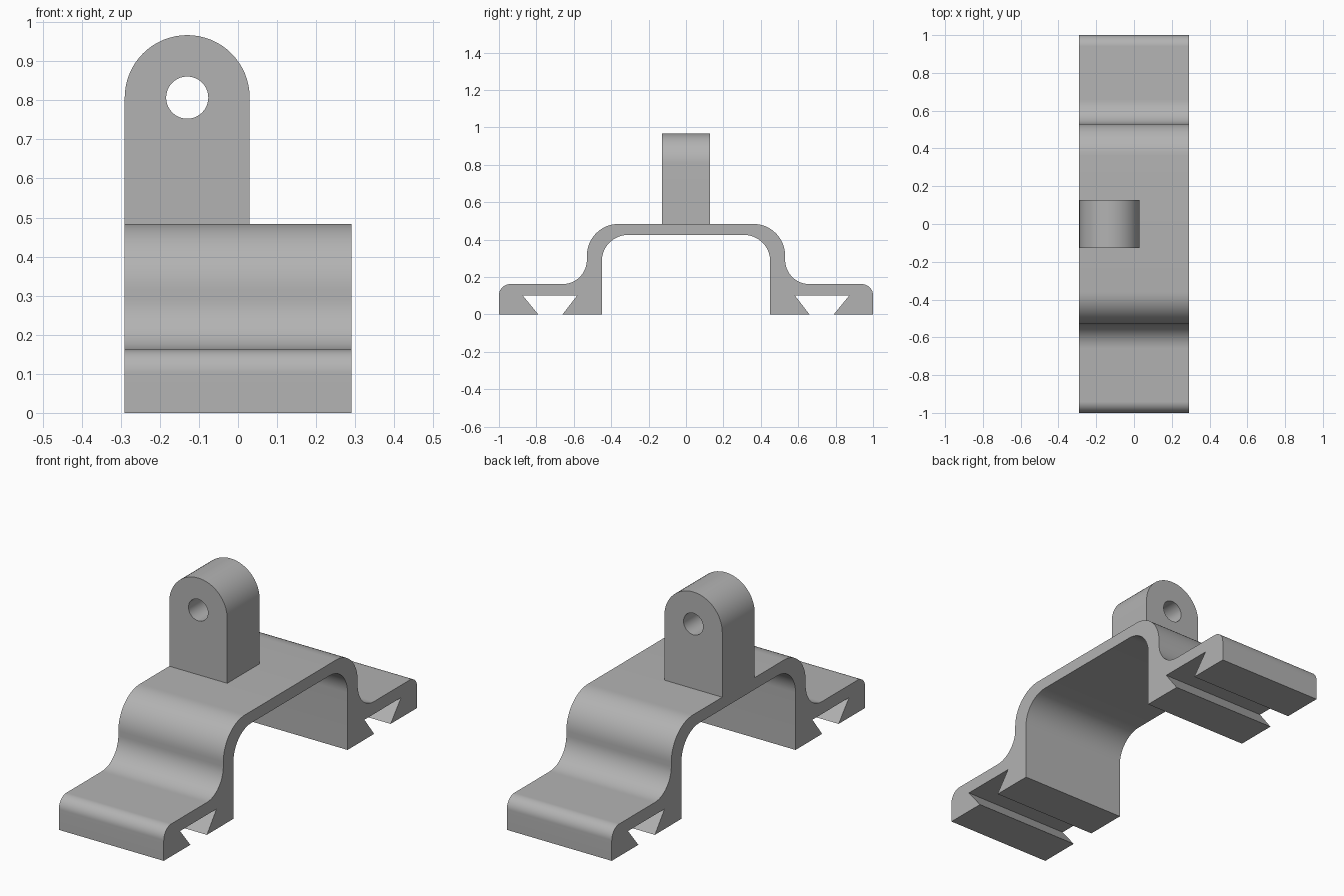
import bpy, bmesh
from math import cos, sin, radians
from mathutils import Vector

cube = bpy.data.objects.get("Cube")
if cube:
    bpy.data.objects.remove(cube)

grey = bpy.data.materials.new("light grey")
grey.use_nodes = True
colour = (0.45, 0.45, 0.45, 1)
grey.diffuse_color = colour
grey.node_tree.nodes["Principled BSDF"].inputs["Base Color"].default_value = colour


def arc(cx, cz, r, start, end, steps=16):
    angles = [radians(start + (end - start) * i / steps) for i in range(steps + 1)]
    return [(cx + r * cos(a), cz + r * sin(a)) for a in angles]


def extrude_profile(name, points, axis, low, high):
    """Extrude a closed outline along x (outline in y, z) or y (outline in x, z)."""
    place = (lambda u, v: (low, u, v)) if axis == "x" else (lambda u, v: (u, low, v))
    shift = Vector((high - low, 0, 0)) if axis == "x" else Vector((0, high - low, 0))
    bm = bmesh.new()
    face = bm.faces.new([bm.verts.new(place(u, v)) for u, v in points])
    result = bmesh.ops.extrude_face_region(bm, geom=[face], use_keep_orig=True)
    moved = [g for g in result["geom"] if isinstance(g, bmesh.types.BMVert)]
    bmesh.ops.translate(bm, verts=moved, vec=shift)
    bmesh.ops.recalc_face_normals(bm, faces=bm.faces)
    mesh = bpy.data.meshes.new(name)
    bm.to_mesh(mesh)
    bm.free()
    mesh.materials.append(grey)
    obj = bpy.data.objects.new(name, mesh)
    bpy.context.collection.objects.link(obj)
    return obj


def smooth(obj):
    bpy.ops.object.select_all(action="DESELECT")
    obj.select_set(True)
    bpy.context.view_layer.objects.active = obj
    bpy.ops.object.shade_smooth_by_angle(angle=radians(30))


# Bridge: half the cross-section from inner arch, past the dovetail, to the top
half = arc(0.31, 0.285, 0.14, 90, 0)
half += [(0.45, 0), (0.66, 0), (0.583, 0.1), (0.872, 0.1), (0.79, 0), (1, 0)]
half += arc(0.94, 0.102, 0.06, 0, 90)
half += arc(0.66, 0.292, 0.13, 270, 180)
half += arc(0.36, 0.314, 0.17, 0, 90)
mirrored = [(-y, z) for y, z in reversed(half)]
bridge = extrude_profile("bridge_clip", half + mirrored, "x", -0.29, 0.29)
smooth(bridge)

# Upright lug with rounded top
outline = [(-0.29, 0.45), (0.03, 0.45)] + arc(-0.13, 0.807, 0.16, 0, 180, 32)
lug = extrude_profile("mounting_lug", outline, "y", -0.128, 0.128)

# Pin hole through the lug
cutter = extrude_profile("pin_hole_cutter", arc(-0.13, 0.807, 0.054, 0, 360, 40)[:-1],
                         "y", -0.3, 0.3)
cutter.hide_render = True
hole = lug.modifiers.new("pin_hole", "BOOLEAN")
hole.operation = "DIFFERENCE"
hole.solver = "EXACT"
hole.object = cutter
bpy.context.view_layer.objects.active = lug
bpy.ops.object.modifier_apply(modifier=hole.name)
bpy.data.objects.remove(cutter)
smooth(lug)
